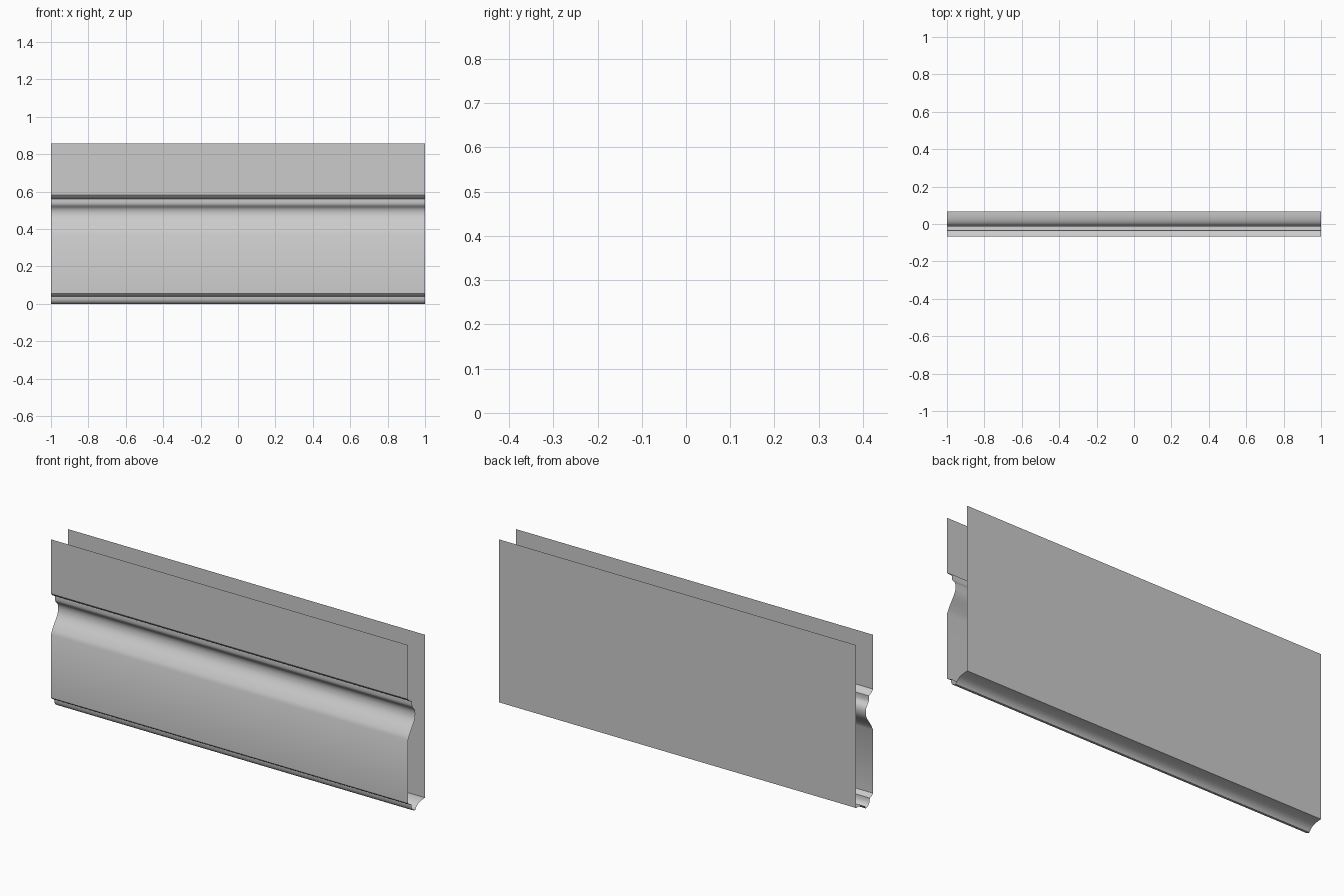
import bpy, bmesh, math
from mathutils import Vector
from mathutils.geometry import interpolate_bezier

if "Cube" in bpy.data.objects:
    bpy.data.objects.remove(bpy.data.objects["Cube"])

FRONT, BACK, TOP, HALF = -0.068, 0.068, 0.857, 1.0


def arc(p0, h0, h1, p1, n=9):
    """Points (y, z) along one bezier piece of the profile."""
    pts = [Vector((0, y, z)) for y, z in (p0, h0, h1, p1)]
    return [(p.y, p.z) for p in interpolate_bezier(*pts, n)]


def extruded_sheet(name, pieces):
    """Sweep a chain of profile pieces along x as an open sheet."""
    profile = []
    for piece in pieces:
        for p in piece:
            if not profile or math.dist(p, profile[-1]) > 1e-5:
                profile.append(p)
    bm = bmesh.new()
    left = [bm.verts.new((-HALF, y, z)) for y, z in profile]
    right = [bm.verts.new((HALF, y, z)) for y, z in profile]
    for i in range(len(profile) - 1):
        bm.faces.new((left[i], left[i + 1], right[i + 1], right[i]))
    mesh = bpy.data.meshes.new(name)
    bm.to_mesh(mesh)
    bm.free()
    obj = bpy.data.objects.new(name, mesh)
    bpy.context.collection.objects.link(obj)
    bpy.context.view_layer.objects.active = obj
    obj.select_set(True)
    bpy.ops.object.shade_smooth_by_angle(angle=math.radians(30))
    obj.select_set(False)
    return obj


# Front panel with the recessed moulding groove
extruded_sheet("front_panel", [
    [(FRONT, TOP), (FRONT, 0.582)],
    arc((FRONT, 0.582), (-0.060, 0.570), (-0.048, 0.563), (-0.035, 0.560)),
    arc((-0.035, 0.560), (-0.036, 0.535), (-0.034, 0.530), (-0.024, 0.520)),
    arc((-0.024, 0.520), (-0.014, 0.511), (-0.010, 0.500), (-0.010, 0.485)),
    arc((-0.010, 0.485), (-0.010, 0.445), (-0.045, 0.430), (FRONT, 0.375)),
    [(FRONT, 0.375), (FRONT, 0.055)],
])

# Shaped bottom edge: stepped front lip, rounded nose, cove up to the back
extruded_sheet("bottom_moulding", [
    arc((FRONT, 0.055), (-0.062, 0.047), (-0.054, 0.042), (-0.042, 0.040)),
    arc((-0.042, 0.040), (-0.042, 0.015), (-0.032, 0.000), (-0.010, 0.000)),
    arc((-0.010, 0.000), (0.000, 0.022), (0.025, 0.032), (BACK, 0.032)),
])

# Flat back panel
extruded_sheet("back_panel", [[(BACK, 0.032), (BACK, TOP)]])
